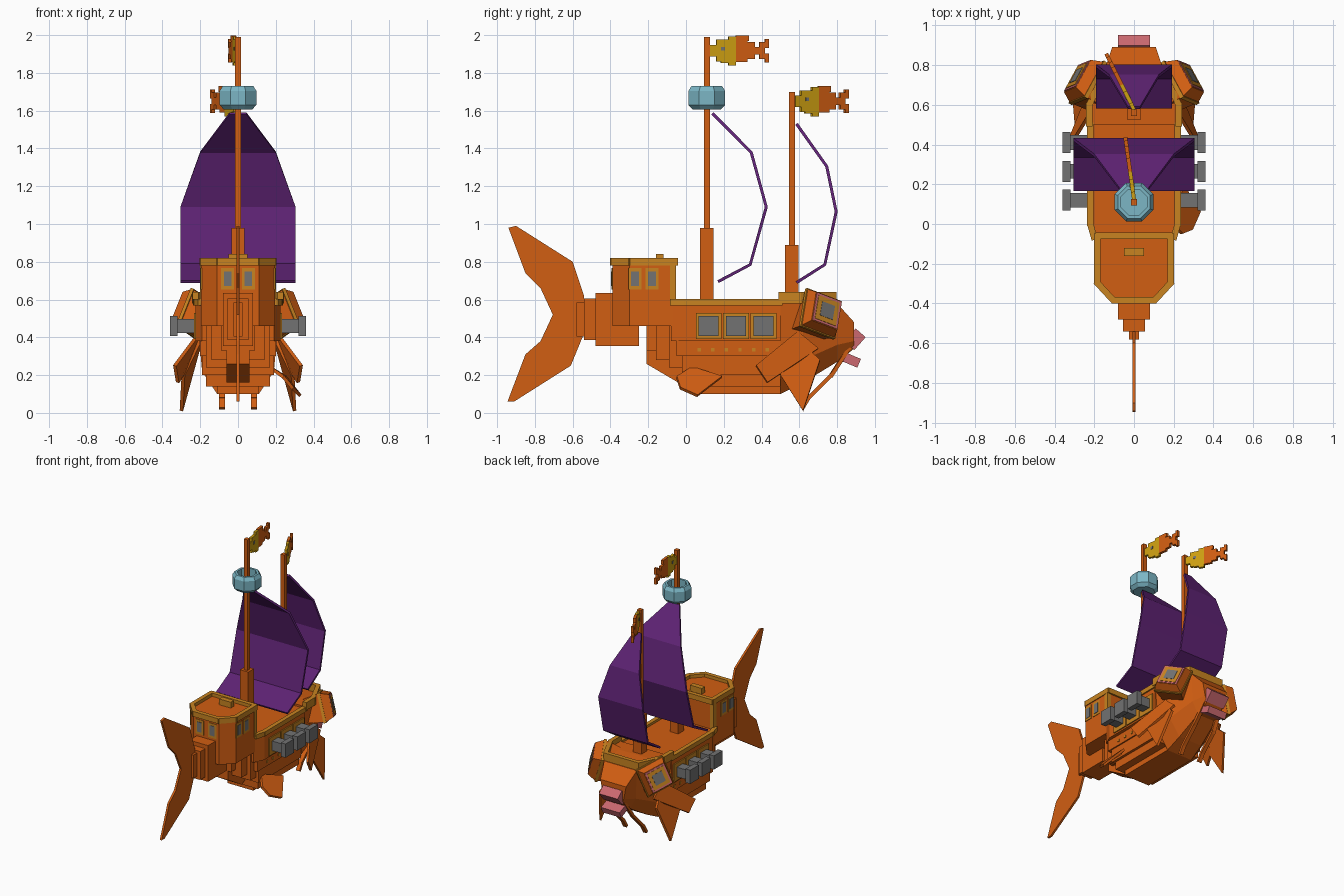
import bpy, bmesh, math
from mathutils import Vector, Matrix

cube = bpy.data.objects.get("Cube")
if cube:
    bpy.data.objects.remove(cube)


def material(name, rgb):
    m = bpy.data.materials.new(name)
    m.use_nodes = True
    m.diffuse_color = (*rgb, 1)
    m.node_tree.nodes["Principled BSDF"].inputs["Base Color"].default_value = (*rgb, 1)
    return m


ORANGE = material("orange", (0.64, 0.112, 0.006))
GOLD = material("gold", (0.58, 0.23, 0.015))
PURPLE = material("purple", (0.11, 0.016, 0.17))
BLUE = material("light blue", (0.2, 0.47, 0.56))
GREY = material("grey", (0.17, 0.17, 0.17))
PINK = material("pink", (0.6, 0.14, 0.16))
YELLOW = material("yellow", (0.62, 0.35, 0.006))


def finish(name, bm, mat):
    bmesh.ops.recalc_face_normals(bm, faces=bm.faces)
    mesh = bpy.data.meshes.new(name)
    bm.to_mesh(mesh)
    bm.free()
    mesh.materials.append(mat)
    obj = bpy.data.objects.new(name, mesh)
    bpy.context.collection.objects.link(obj)
    return obj


def boxes(name, spans, mat, matrix=Matrix()):
    """Several (low corner, high corner) boxes in one object."""
    bm = bmesh.new()
    for lo, hi in spans:
        lo, hi = Vector(lo), Vector(hi)
        size = Matrix.Diagonal((*(hi - lo), 1))
        bmesh.ops.create_cube(bm, size=1, matrix=matrix @ Matrix.Translation((lo + hi) / 2) @ size)
    return finish(name, bm, mat)


def centred(name, half, y, z, mat):
    """Box symmetric in x, with y and z ranges."""
    return boxes(name, [((-half, y[0], z[0]), (half, y[1], z[1]))], mat)


def loft(name, rings, mat):
    bm = bmesh.new()
    loops = [[bm.verts.new(p) for p in ring] for ring in rings]
    n = len(loops[0])
    for a, b in zip(loops, loops[1:]):
        for i in range(n):
            j = (i + 1) % n
            bm.faces.new((a[i], a[j], b[j], b[i]))
    bm.faces.new(loops[0])
    bm.faces.new(loops[-1])
    return finish(name, bm, mat)


def mirrored(half):
    """Closed plan outline from its +x half."""
    return half + [(-x, y) for x, y in reversed(half)]


def prism(name, plan, z0, z1, mat):
    return loft(name, [[(x, y, z) for x, y in plan] for z in (z0, z1)], mat)


def plate(name, points, thick, mat):
    pts = [Vector(p) for p in points]
    n = (pts[1] - pts[0]).cross(pts[2] - pts[0]).normalized() * thick / 2
    return loft(name, [[p - n for p in pts], [p + n for p in pts]], mat)


def beam(name, p, q, width, height, mat):
    p, q = Vector(p), Vector(q)
    d = q - p
    m = Matrix.Translation((p + q) / 2) @ d.to_track_quat('Y', 'Z').to_matrix().to_4x4()
    half = Vector((width, d.length + width * 0.6, height)) / 2
    return boxes(name, [(-half, half)], mat, m)


def rail(name, path, z, height, mat, closed=False):
    ends = path[1:] + path[:1] if closed else path[1:]
    for p, q in zip(path, ends):
        beam(name, (*p, z), (*q, z), 0.032, height, mat)


# Hull: stepped layers under a wide deck
for z0, z1, w, back in [(0.10, 0.14, 0.11, 0.03), (0.14, 0.20, 0.17, 0.0),
                        (0.20, 0.30, 0.19, -0.02), (0.30, 0.46, 0.2, -0.05)]:
    centred("hull_layer", w, (back, 0.5), (z0, z1), ORANGE)
upper_plan = mirrored([(0.19, -0.08), (0.225, 0.0), (0.225, 0.5)])
prism("upper_hull", upper_plan, 0.38, 0.585, ORANGE)
for y, z, w in [(-0.21, 0.33, 0.09), (-0.16, 0.28, 0.14), (-0.09, 0.24, 0.17)]:
    centred("stern_step", w, (y, 0.0), (z, 0.47), ORANGE)
skeg = [(-0.21, 0.34), (-0.21, 0.26), (-0.04, 0.16), (0.04, 0.2), (0.0, 0.3)]
loft("skeg", [[(x, y, z) for y, z in skeg] for x in (-0.06, 0.06)], ORANGE)

# Fish head at the bow
head = []
for y, zb, wb, zm, wm, zt, wt in [(0.5, 0.10, 0.11, 0.22, 0.19, 0.60, 0.225),
                                  (0.62, 0.16, 0.10, 0.28, 0.19, 0.60, 0.215),
                                  (0.80, 0.27, 0.08, 0.36, 0.13, 0.58, 0.14),
                                  (0.89, 0.34, 0.07, 0.38, 0.09, 0.48, 0.11)]:
    head.append([(x, y, z) for x, z in
                 [(wb, zb), (wm, zm), (wt, zt), (-wt, zt), (-wm, zm), (-wb, zb)]])
loft("head", head, ORANGE)
for name, y, z, angle, size in [("upper_lip", 0.895, 0.39, 0.85, 0.035),
                                ("lower_lip", 0.875, 0.28, -0.4, 0.025)]:
    turn = Matrix.Translation((0, y, z)) @ Matrix.Rotation(angle, 4, 'X')
    boxes(name, [((-0.08, -0.045, -size), (0.08, 0.045, size))], PINK, turn)
centred("chin", 0.07, (0.78, 0.86), (0.27, 0.4), ORANGE)

# Rails
for s in (1, -1):
    rail("hull_rail", [(s * 0.2, -0.07), (s * 0.22, 0), (s * 0.22, 0.5)], 0.585, 0.035, GOLD)
rail("bow_rail", mirrored([(0.225, 0.5), (0.225, 0.6), (0.14, 0.78)])[:6], 0.61, 0.06, GOLD)

# Stern cabin
cabin_plan = mirrored([(0.11, -0.39), (0.195, -0.3), (0.195, -0.055)])
prism("cabin", cabin_plan, 0.46, 0.795, ORANGE)
rail("cabin_rim", [(x * 0.95, y * 0.97 - 0.005) for x, y in cabin_plan], 0.8, 0.04, GOLD, True)
centred("roof_hatch", 0.05, (-0.16, -0.12), (0.79, 0.84), GOLD)
for s in (1, -1):
    boxes("cabin_post", [((s * 0.185 - 0.015, -0.085, 0.58), (s * 0.185 + 0.015, -0.053, 0.8))], GOLD)
    # Windows on the sides and the stern wall
    for name, w, h, out, mat in [("window_frame", 0.035, 0.056, 0.004, GOLD),
                                 ("window_pane", 0.02, 0.038, 0.007, GREY)]:
        for y in (-0.27, -0.18):
            x = s * 0.195
            boxes(name, [((x - out, y - w, 0.71 - h), (x + out, y + w, 0.71 + h))], mat)
        boxes(name, [((s * 0.055 - w, -0.39 - out, 0.71 - h),
                      (s * 0.055 + w, -0.39 + out, 0.71 + h))], mat)

# Tail
for y, z, w in [(-0.58, 0.09, 0.025), (-0.54, 0.11, 0.055), (-0.48, 0.14, 0.08)]:
    centred("tail_root", w, (y, -0.25), (0.495 - z, 0.495 + z), ORANGE)
tail = [(-0.94, 0.98), (-0.9, 0.99), (-0.6, 0.8), (-0.54, 0.62), (-0.54, 0.42), (-0.61, 0.25),
        (-0.91, 0.06), (-0.945, 0.06), (-0.85, 0.31), (-0.77, 0.38), (-0.705, 0.52),
        (-0.77, 0.66), (-0.85, 0.74)]
plate("tail_fin", [(0, y, z) for y, z in tail], 0.016, ORANGE)

# Gun ports, cannons and rivets
for s in (1, -1):
    def side_box(name, x0, x1, y, z, half, mat):
        boxes(name, [((min(s * x0, s * x1), y - half, z - half),
                      (max(s * x0, s * x1), y + half, z + half))], mat)
    for y in (0.12, 0.265, 0.41):
        side_box("port_frame", 0.2, 0.234, y, 0.46, 0.068, GOLD)
        side_box("cannon_barrel", 0.2, 0.33, y, 0.46, 0.037, GREY)
        side_box("cannon_muzzle", 0.32, 0.36, y, 0.46, 0.053, GREY)
    for i in range(6):
        side_box("rivet", 0.19, 0.205, 0.07 + i * 0.072, 0.335, 0.009, GOLD)

# Eyes: tapered boxes with layered square plates
for s in (1, -1):
    a = Vector((-s * 0.06, 0.11, -0.042)).normalized()
    n = Vector((s * 0.82, 0.54, 0.24)).normalized()
    n = (n - a * n.dot(a)).normalized()
    b = n.cross(a)
    centre = Vector((s * 0.285, 0.745, 0.54))

    def square(half, depth):
        return [centre + n * depth + a * half * i + b * half * j
                for i, j in ((1, 1), (-1, 1), (-1, -1), (1, -1))]
    loft("eye_socket", [square(0.085, -0.19), square(0.105, -0.06), square(0.082, 0)], ORANGE)
    loft("eye_band", [square(0.109, -0.075), square(0.109, -0.055)], GOLD)
    for name, half, top, mat in [("eye_rim", 0.078, 0.004, PINK), ("eye_frame", 0.066, 0.007, GOLD),
                                 ("eye_pane", 0.04, 0.009, GREY)]:
        loft(name, [square(half, -0.001), square(half, top)], mat)

    # Paired fins and barbels
    plate("front_fin", [(s * 0.19, 0.57, 0.41), (s * 0.24, 0.71, 0.28),
                        (s * 0.30, 0.62, 0.01), (s * 0.29, 0.5, 0.2)], 0.018, ORANGE)
    plate("side_fin", [(s * 0.2, 0.59, 0.43), (s * 0.21, 0.7, 0.34),
                       (s * 0.32, 0.43, 0.16), (s * 0.335, 0.37, 0.25)], 0.018, ORANGE)
    barbel = [(s * 0.07, 0.86, 0.34), (s * 0.085, 0.77, 0.2), (s * 0.085, 0.65, 0.08),
              (s * 0.085, 0.62, 0.03)]
    for p, q in zip(barbel, barbel[1:]):
        beam("barbel", p, q, 0.03, 0.02, ORANGE)
plate("rear_fin", [(0.17, 0.03, 0.24), (0.24, -0.05, 0.19), (0.29, -0.03, 0.13),
                   (0.33, 0.06, 0.09), (0.25, 0.19, 0.19)], 0.018, ORANGE)

# Masts
for y, top, foot in [(0.11, 1.99, 0.98), (0.56, 1.7, 0.89)]:
    centred("mast", 0.016, (y - 0.016, y + 0.016), (0.58, top), ORANGE)
    centred("mast_foot", 0.035, (y - 0.035, y + 0.035), (0.58, foot), ORANGE)


# Billowing sails
def sail(name, rows):
    bm = bmesh.new()
    pairs = [[bm.verts.new((s * w, y, z)) for s in (-1, 1)] for y, z, w in rows]
    for p, q in zip(pairs, pairs[1:]):
        bm.faces.new((p[0], p[1], q[1], q[0]))
    mod = finish(name, bm, PURPLE).modifiers.new("cloth", 'SOLIDIFY')
    mod.thickness = 0.016
    mod.offset = 0


sail("main_sail", [(0.14, 1.585, 0.045), (0.345, 1.38, 0.2), (0.425, 1.09, 0.305),
                   (0.34, 0.785, 0.305), (0.17, 0.695, 0.305)])
sail("fore_sail", [(0.585, 1.53, 0.03), (0.745, 1.305, 0.125), (0.795, 1.065, 0.19),
                   (0.735, 0.785, 0.19), (0.585, 0.69, 0.19)])

# Crow's nest: hollow eight-sided tub
nest = []
for r, z in [(0.08, 1.605), (0.105, 1.63), (0.105, 1.705), (0.088, 1.73), (0.07, 1.73), (0.07, 1.64)]:
    nest.append([(r * math.cos(t), 0.11 + r * math.sin(t), z)
                 for t in [math.pi / 8 + k * math.pi / 4 for k in range(8)]])
loft("crows_nest", nest, BLUE)

# Fish pennants: blocky strips given as (start, end, bottom, top)
head_bits = [(0, 0.035, -0.03, 0.03), (0.035, 0.14, -0.058, 0.058),
             (0.1, 0.14, -0.08, 0.075), (0.06, 0.1, -0.065, 0.045)]
body_bits = [(0.14, 0.2, -0.06, 0.065), (0.14, 0.21, 0.05, 0.08), (0.2, 0.24, -0.045, 0.045),
             (0.24, 0.265, -0.02, 0.02), (0.265, 0.295, -0.045, 0.045),
             (0.295, 0.315, 0.015, 0.062), (0.295, 0.315, -0.062, -0.015)]
for y, z, angle in [(0.125, 1.918, 0.14), (0.575, 1.65, 0.46)]:
    swing = Matrix.Translation((0, y, z)) @ Matrix.Rotation(angle, 4, 'Z')
    for name, bits, mat in [("pennant_head", head_bits, YELLOW), ("pennant_body", body_bits, ORANGE)]:
        boxes(name, [((-0.01, p, lo), (0.01, q, hi)) for p, q, lo, hi in bits], mat, swing)
    boxes("pennant_eye", [((-0.013, 0.06, 0), (0.013, 0.08, 0.02))], GREY, swing)
